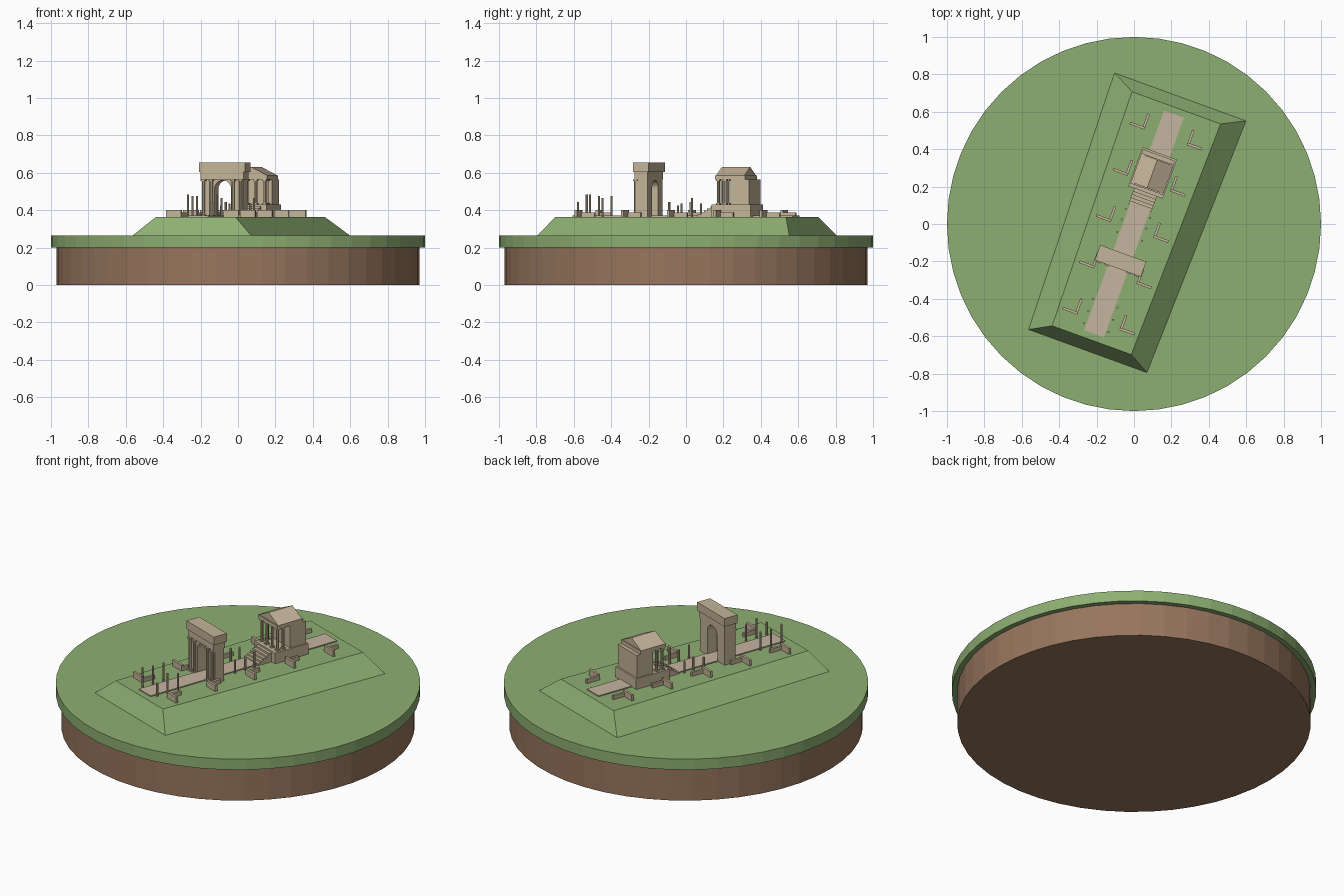
import bpy, bmesh, math
from mathutils import Matrix

cube = bpy.data.objects.get("Cube")
if cube:
    bpy.data.objects.remove(cube, do_unlink=True)

TURN = Matrix.Rotation(math.radians(-20), 4, 'Z')   # the whole site is turned on the disc
GRASS_Z, GROUND = 0.265, 0.365


def material(name, rgb):
    m = bpy.data.materials.new(name)
    m.use_nodes = True
    m.diffuse_color = (*rgb, 1)
    m.node_tree.nodes["Principled BSDF"].inputs["Base Color"].default_value = (*rgb, 1)
    return m


soil = material("soil brown", (0.31, 0.18, 0.11))
grass = material("grass green", (0.27, 0.43, 0.17))
stone = material("sandstone", (0.56, 0.46, 0.32))
paving = material("paving", (0.56, 0.46, 0.35))


def finish(bm, name, mat, turned=True):
    bmesh.ops.recalc_face_normals(bm, faces=bm.faces)
    me = bpy.data.meshes.new(name)
    bm.to_mesh(me)
    bm.free()
    me.materials.append(mat)
    ob = bpy.data.objects.new(name, me)
    if turned:
        ob.matrix_world = TURN
    bpy.context.collection.objects.link(ob)
    return ob


def add_box(bm, u0, u1, v0, v1, z0, z1):
    m = Matrix.Translation(((u0 + u1) / 2, (v0 + v1) / 2, (z0 + z1) / 2))
    m = m @ Matrix.Diagonal((u1 - u0, v1 - v0, z1 - z0, 1))
    bmesh.ops.create_cube(bm, size=1, matrix=m)


def add_cylinder(bm, u, v, z0, z1, r, sides=8):
    bmesh.ops.create_cone(bm, cap_ends=True, segments=sides, radius1=r, radius2=r, depth=z1 - z0,
                          matrix=Matrix.Translation((u, v, (z0 + z1) / 2)))


def add_column(bm, u, v, z0, z1, r):
    # shaft with square base and capital
    add_cylinder(bm, u, v, z0, z1, r)
    add_box(bm, u - r * 1.4, u + r * 1.4, v - r * 1.4, v + r * 1.4, z0, z0 + r)
    add_box(bm, u - r * 1.4, u + r * 1.4, v - r * 1.4, v + r * 1.4, z1 - r, z1)


def add_prism(bm, profile, v0, v1):
    # extrude a (u, z) outline along v
    face = bm.faces.new([bm.verts.new((u, v0, z)) for u, z in profile])
    ext = bmesh.ops.extrude_face_region(bm, geom=[face])
    verts = [g for g in ext["geom"] if isinstance(g, bmesh.types.BMVert)]
    bmesh.ops.translate(bm, verts=verts, vec=(0, v1 - v0, 0))


# Ground discs
for name, mat, r, z0, z1 in (("soil_disc", soil, 0.97, 0, 0.2),
                             ("grass_disc", grass, 1.0, 0.2, GRASS_Z)):
    bm = bmesh.new()
    add_cylinder(bm, 0, 0, z0, z1, r, 48)
    finish(bm, name, mat, turned=False)

# Hill with sloping sides, a little wider at the back
bm = bmesh.new()
rings = []
for front, back, end, z in ((0.337, 0.374, 0.723, GRASS_Z), (0.225, 0.252, 0.661, GROUND)):
    outline = ((-front, -end), (front, -end), (back, end), (-back, end))
    rings.append([bm.verts.new((u, v, z)) for u, v in outline])
    bm.faces.new(rings[-1])
for i in range(4):
    j = (i + 1) % 4
    bm.faces.new((rings[0][i], rings[0][j], rings[1][j], rings[1][i]))
finish(bm, "hill", grass)

# Paved road
bm = bmesh.new()
add_box(bm, -0.056, 0.056, -0.625, 0.625, GROUND, GROUND + 0.006)
finish(bm, "road", paving)

# Triumphal arch: body outlined with a round-headed opening
V = -0.21
half, opening, spring, top = 0.118, 0.048, 0.512, 0.565
profile = [(half, GROUND), (half, top), (-half, top), (-half, GROUND), (-opening, GROUND)]
for i in range(13):
    a = math.pi * (1 - i / 12)
    profile.append((opening * math.cos(a), spring + opening * math.sin(a)))
profile.append((opening, GROUND))
bm = bmesh.new()
add_prism(bm, profile, V - 0.028, V + 0.034)
finish(bm, "arch_body", stone)

bm = bmesh.new()
add_box(bm, -0.122, 0.122, V - 0.038, V + 0.036, top, 0.605)
add_box(bm, -0.131, 0.131, V - 0.043, V + 0.043, 0.605, 0.655)
finish(bm, "arch_attic", stone)

bm = bmesh.new()
for side in (-1, 1):
    for u in (0.062, 0.106):
        add_column(bm, side * u, V - 0.037, GROUND, top, 0.009)
finish(bm, "arch_columns", stone)

# Temple: podium, chamber, porch columns, entablature, gabled roof
FLOOR, EAVES = 0.43, 0.565
bm = bmesh.new()
add_box(bm, -0.098, 0.098, 0.18, 0.402, GROUND, FLOOR)
finish(bm, "temple_podium", stone)

bm = bmesh.new()
add_box(bm, -0.09, 0.09, 0.285, 0.392, FLOOR, EAVES)
finish(bm, "temple_chamber", stone)

bm = bmesh.new()
for u in (-0.075, -0.025, 0.025, 0.075):
    add_column(bm, u, 0.212, FLOOR, EAVES, 0.008)
for u in (-0.075, 0.075):
    add_column(bm, u, 0.25, FLOOR, EAVES, 0.008)
finish(bm, "temple_columns", stone)

bm = bmesh.new()
add_box(bm, -0.092, 0.092, 0.198, 0.37, EAVES, 0.587)
finish(bm, "temple_entablature", stone)

bm = bmesh.new()
add_prism(bm, [(-0.09, 0.587), (0.09, 0.587), (0, 0.632)], 0.205, 0.365)
finish(bm, "temple_roof", stone)

# Steps up to the podium
bm = bmesh.new()
for i in range(5):
    add_box(bm, -0.065, 0.065, 0.09 + i * 0.018, 0.18, GROUND, GROUND + 0.011 * (i + 1))
finish(bm, "temple_steps", stone)

# Ruined L-shaped house walls on both sides of the road
for side, name in ((-1, "left_ruins"), (1, "right_ruins")):
    bm = bmesh.new()
    for i in range(5):
        v = -0.552 + 0.263 * i
        a, b, c = side * 0.12, side * 0.134, side * 0.205
        add_box(bm, min(a, c), max(a, c), v - 0.007, v + 0.007, GROUND, GROUND + 0.036)
        add_box(bm, min(a, b), max(a, b), v, v + 0.08, GROUND, GROUND + 0.024)
    finish(bm, name, stone)

# Broken columns lining the road
bm = bmesh.new()
for v, left, right in ((-0.59, 0.12, 0.08), (-0.52, 0.11, 0.12), (-0.45, 0.11, 0.1),
                       (-0.07, 0.06, 0.08), (0.0, 0.08, 0.07), (0.06, 0.07, 0.1)):
    add_cylinder(bm, -0.07, v, GROUND, GROUND + left, 0.006)
    add_cylinder(bm, 0.07, v, GROUND, GROUND + right, 0.006)
finish(bm, "broken_columns", stone)
